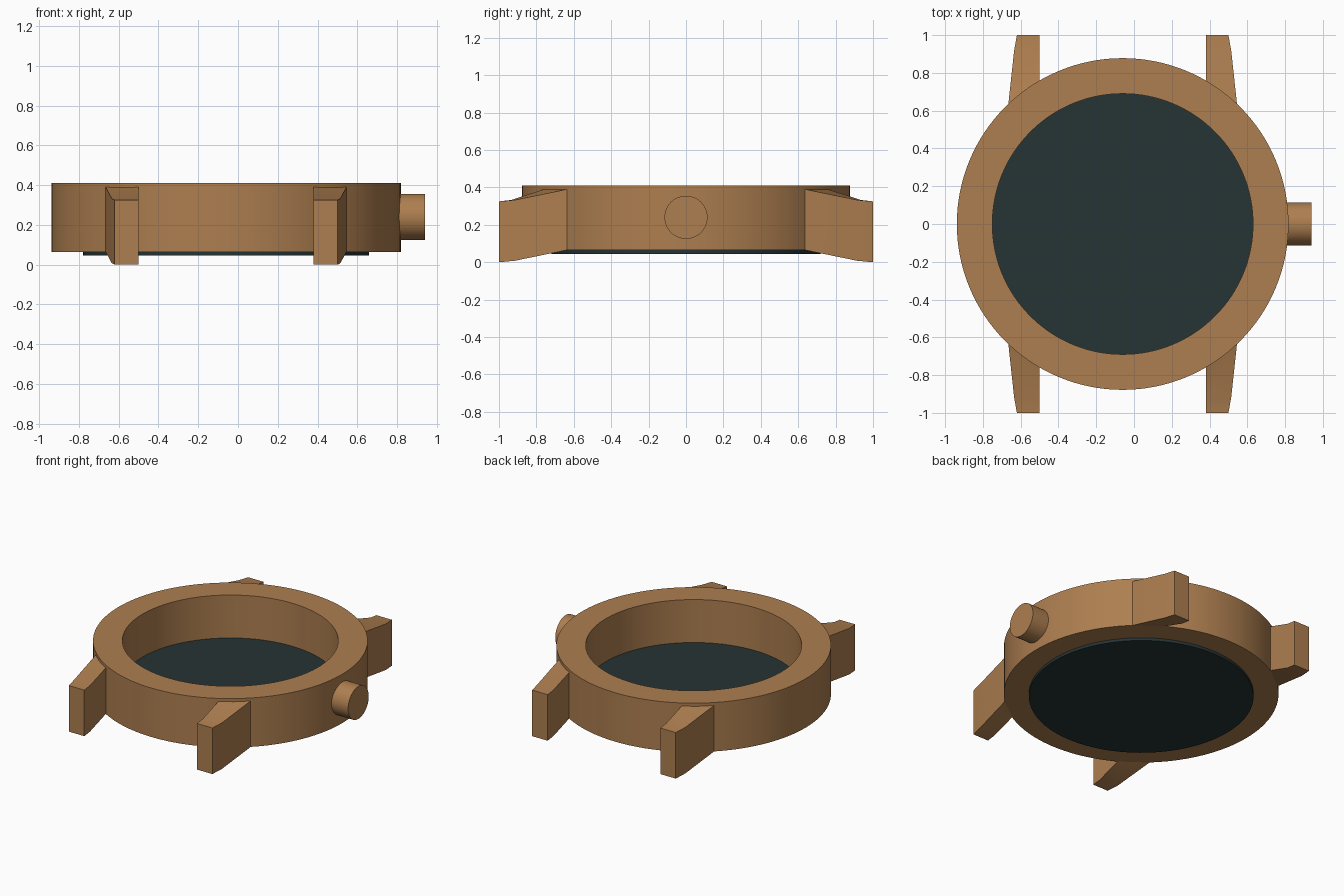
import bpy, bmesh, math
from mathutils import Matrix

cube = bpy.data.objects.get("Cube")
if cube:
    bpy.data.objects.remove(cube, do_unlink=True)

CX = -0.06      # axis of the round case
SEGMENTS = 128


def material(name, rgb):
    mat = bpy.data.materials.new(name)
    mat.use_nodes = True
    mat.diffuse_color = (*rgb, 1)
    mat.node_tree.nodes["Principled BSDF"].inputs["Base Color"].default_value = (*rgb, 1)
    return mat


bronze = material("bronze", (0.42, 0.21, 0.08))
dark_glass = material("dark_slate", (0.019, 0.033, 0.034))


def finish(name, bm, mat, smooth=True):
    bmesh.ops.recalc_face_normals(bm, faces=bm.faces)
    mesh = bpy.data.meshes.new(name)
    bm.to_mesh(mesh)
    bm.free()
    mesh.materials.append(mat)
    obj = bpy.data.objects.new(name, mesh)
    bpy.context.collection.objects.link(obj)
    if smooth:
        bpy.ops.object.select_all(action='DESELECT')
        obj.select_set(True)
        bpy.context.view_layer.objects.active = obj
        bpy.ops.object.shade_smooth_by_angle(angle=math.radians(30))
    return obj


def lathe(name, profile, mat, closed):
    """Spin an (r, z) profile around the case axis."""
    bm = bmesh.new()
    rings = []
    for r, z in profile:
        rings.append([bm.verts.new((CX + r * math.cos(a), r * math.sin(a), z))
                      for a in (2 * math.pi * i / SEGMENTS for i in range(SEGMENTS))])
    pairs = list(zip(rings, rings[1:]))
    if closed:
        pairs.append((rings[-1], rings[0]))
    else:
        bm.faces.new(rings[0])
        bm.faces.new(rings[-1])
    for lo, hi in pairs:
        for i in range(SEGMENTS):
            j = (i + 1) % SEGMENTS
            bm.faces.new((lo[i], lo[j], hi[j], hi[i]))
    return finish(name, bm, mat)


def lug(name, sx, sy):
    """Loft a drooping strap lug outward from the case wall."""
    # inner x, inner y, outer x, outer y, base z
    sections = [(0.44, 0.76, 0.605, 0.637, 0.065),
                (0.44, 0.935, 0.575, 0.915, 0.008),
                (0.44, 1.0, 0.56, 1.0, 0.0)]
    height = 0.325
    bm = bmesh.new()
    loops = []
    for xi, yi, xo, yo, z in sections:
        corners = ((xi, yi, z), (xo, yo, z), (xo, yo, z + height), (xi, yi, z + height))
        loops.append([bm.verts.new((CX + sx * x, sy * y, h)) for x, y, h in corners])
    for a, b in zip(loops, loops[1:]):
        for i in range(4):
            j = (i + 1) % 4
            bm.faces.new((a[i], a[j], b[j], b[i]))
    bm.faces.new(loops[0])
    bm.faces.new(loops[-1])
    return finish(name, bm, bronze)


# Case ring and the back plate that closes it
lathe("case_ring", [(0.69, 0.065), (0.878, 0.065), (0.878, 0.41), (0.69, 0.41)], bronze, True)
lathe("back_plate", [(0.718, 0.045), (0.718, 0.065), (0.69, 0.065), (0.69, 0.107)],
      dark_glass, False)

# Strap lugs
for sy, end in ((-1, "front"), (1, "back")):
    for sx, side in ((1, "left"), (-1, "right")):
        lug(f"{end}_{side}_lug", sx, sy)

# Crown on the side of the case
bm = bmesh.new()
bmesh.ops.create_cone(bm, cap_ends=True, segments=48, radius1=0.115, radius2=0.115, depth=0.16,
                      matrix=Matrix.Translation((0.86, 0, 0.24)) @ Matrix.Rotation(math.pi / 2, 4, 'Y'))
finish("crown", bm, bronze)
